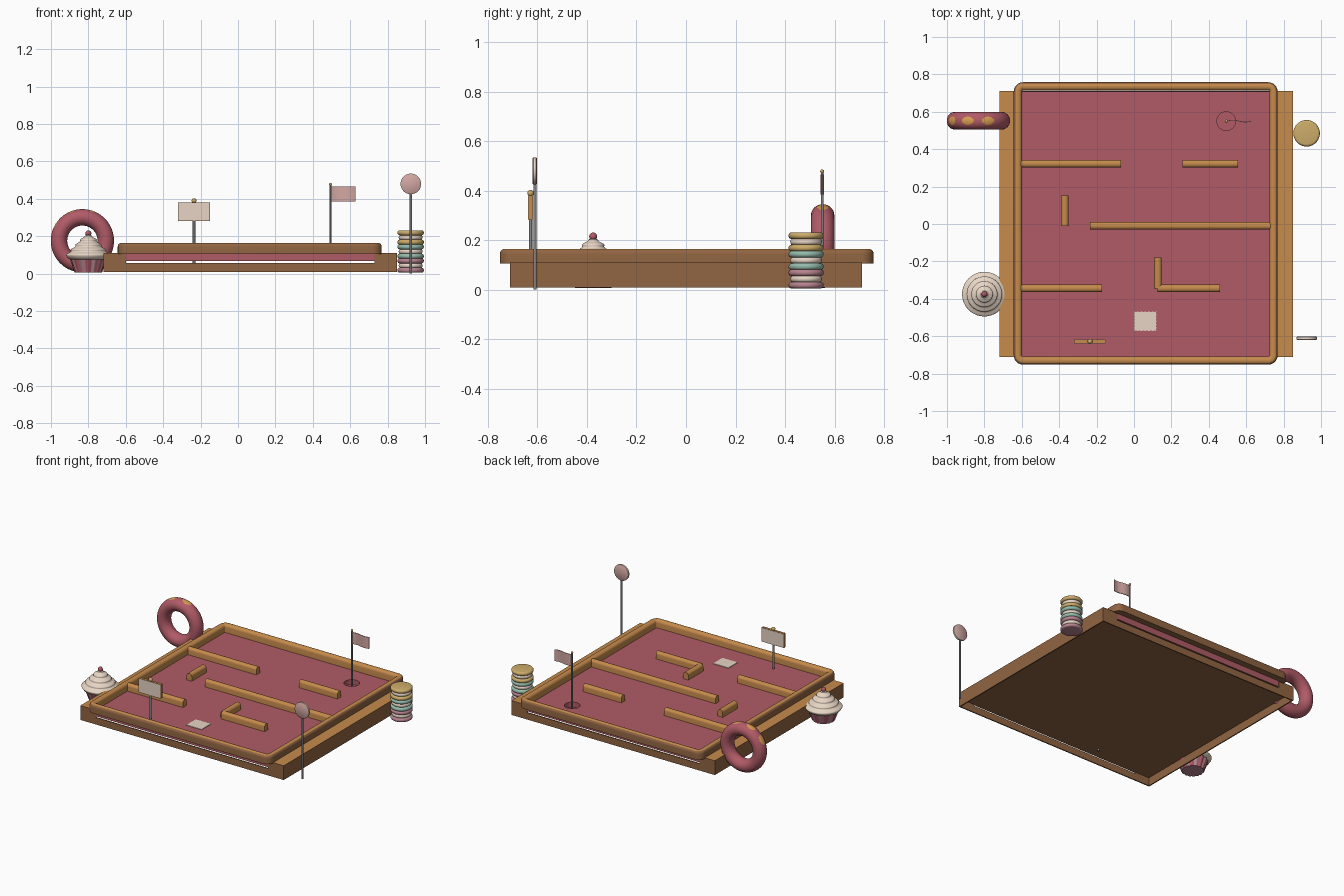
import bpy, bmesh, math
from math import sin, cos, pi, radians

if "Cube" in bpy.data.objects:
    bpy.data.objects.remove(bpy.data.objects["Cube"])


def mat(name, r, g, b):
    m = bpy.data.materials.new(name)
    lin = [((c / 255 + 0.055) / 1.055) ** 2.4 for c in (r, g, b)]
    m.diffuse_color = (*lin, 1)
    m.use_nodes = True
    m.node_tree.nodes["Principled BSDF"].inputs["Base Color"].default_value = m.diffuse_color
    return m


BROWN = mat("caramel brown", 198, 139, 76)
DARK = mat("gingerbread brown", 145, 101, 66)
DOUGH = mat("golden dough", 218, 158, 80)
PINK = mat("strawberry pink", 177, 91, 103)
CREAM = mat("cream", 232, 214, 197)
BLUSH = mat("blush", 210, 167, 162)
MINT = mat("mint", 150, 188, 173)
YELLOW = mat("lemon gold", 205, 172, 106)
MAUVE = mat("mauve", 184, 132, 144)
STEEL = mat("steel grey", 135, 135, 138)


def add(name, bm, *mats, smooth=True):
    bmesh.ops.recalc_face_normals(bm, faces=bm.faces)
    me = bpy.data.meshes.new(name)
    bm.to_mesh(me)
    bm.free()
    ob = bpy.data.objects.new(name, me)
    bpy.context.collection.objects.link(ob)
    for m in mats:
        me.materials.append(m)
    bpy.ops.object.select_all(action='DESELECT')
    ob.select_set(True)
    bpy.context.view_layer.objects.active = ob
    if smooth:
        bpy.ops.object.shade_smooth_by_angle(angle=radians(40))
    return ob


def paint(ob, rule):  # second material where the rule holds
    for p in ob.data.polygons:
        p.material_index = 1 if rule(p.center, p.normal) else 0


def box(name, x0, x1, y0, y1, z0, z1, *mats, round_top=0):
    bm = bmesh.new()
    bmesh.ops.create_cube(bm, size=1)
    for v in bm.verts:
        v.co = ((x0 + x1) / 2 + v.co.x * (x1 - x0), (y0 + y1) / 2 + v.co.y * (y1 - y0),
                (z0 + z1) / 2 + v.co.z * (z1 - z0))
    if round_top:  # round the two long top edges
        axis = 0 if x1 - x0 > y1 - y0 else 1
        edges = [e for e in bm.edges if all(v.co.z > z1 - 1e-5 for v in e.verts)
                 and abs(e.verts[0].co[axis] - e.verts[1].co[axis]) > 1e-4]
        bmesh.ops.bevel(bm, geom=edges, offset=round_top, segments=5, profile=0.5, affect='EDGES')
    return add(name, bm, *mats, smooth=bool(round_top))


def bridge(bm, loops, closed=False):
    rings = [[bm.verts.new(p) for p in l] for l in loops]
    n = len(rings[0])
    for a, b in list(zip(rings, rings[1:])) + ([(rings[-1], rings[0])] if closed else []):
        for i in range(n):
            bm.faces.new((a[i], a[(i + 1) % n], b[(i + 1) % n], b[i]))
    if not closed:
        bm.faces.new(rings[0])
        bm.faces.new(rings[-1])


def lathe(name, x, y, profile, *mats, n=32):
    bm = bmesh.new()
    bridge(bm, [[(x + r * cos(2 * pi * i / n), y + r * sin(2 * pi * i / n), z) for i in range(n)]
                for r, z in profile])
    return add(name, bm, *mats)


def ball(name, x, y, z, r, m):
    prof = [(max(r * sin(pi * i / 10), 0.0005), z - r * cos(pi * i / 10)) for i in range(11)]
    return lathe(name, x, y, prof, m, n=20)


def pole(name, x, y, r, z0, z1, m):
    return lathe(name, x, y, [(r, z0), (r, z1)], m, n=12)


# Hollow base: low front and back walls, taller sides with top planks
X0, X1, Y, T = -0.72, 0.85, 0.71, 0.008
for side, ya in (("front", -Y), ("back", Y - T)):
    box(side + "_wall", X0, X1, ya, ya + T, 0.01, 0.058, DARK)
    for tag, xa, xb in (("left", X0, -0.6), ("right", 0.73, X1)):
        box(f"{side}_{tag}_wall_end", xa, xb, ya, ya + T, 0.058, 0.1, DARK)
box("left_wall", X0, X0 + T, -Y, Y, 0.01, 0.1, DARK)
box("right_wall", X1 - T, X1, -Y, Y, 0.01, 0.1, DARK)
for tag, xa, xb in (("left", X0, -0.6), ("right", 0.73, X1)):
    plank = box(tag + "_plank", xa, xb, -Y, Y, 0.067, 0.11, DARK, BROWN)
    paint(plank, lambda c, n: n.z > 0.9)

# Playing surface with a cup cut into it, brown underneath
slab = box("playing_surface", -0.602, 0.732, -0.709, 0.709, 0.067, 0.111, PINK, DARK)
cut = lathe("cup_cutter", 0.493, 0.55, [(0.05, 0.075), (0.05, 0.2)], PINK)
cut.hide_render = True
bpy.context.view_layer.objects.active = slab
mod = slab.modifiers.new("cup", 'BOOLEAN')
mod.operation = 'DIFFERENCE'
mod.object = cut
bpy.ops.object.modifier_apply(modifier="cup")
bpy.data.objects.remove(cut)
paint(slab, lambda c, n: n.z < -0.9)


# Rounded border rail around the surface, darker on its outer side
def rounded_rect(x0, x1, y0, y1, r, z, k=6):
    pts = []
    for q, (cx, cy) in enumerate(((x1 - r, y1 - r), (x0 + r, y1 - r), (x0 + r, y0 + r), (x1 - r, y0 + r))):
        for i in range(k + 1):
            a = pi / 2 * (q + i / k)
            pts.append((cx + r * cos(a), cy + r * sin(a), z))
    return pts


W, R, ZB, ZT = 0.044, 0.02, 0.105, 0.165
arc = [pi / 2 * i / 5 for i in range(6)]
section = [(0, ZB)] + [(R - R * cos(a), ZT - R + R * sin(a)) for a in arc]
section += [(W - R + R * sin(a), ZT - R + R * cos(a)) for a in arc] + [(W, ZB)]
bm = bmesh.new()
bridge(bm, [rounded_rect(-0.643 + d, 0.768 - d, -0.752 + d, 0.758 - d, 0.05 - d, z) for d, z in section],
       closed=True)
rail = add("border_rail", bm, BROWN, DARK)
paint(rail, lambda c, n: n.z < 0.75 and (c.x - 0.0625) * n.x + (c.y - 0.003) * n.y > -1e-4)

# Obstacle bars
H = 0.02
for i, (a, b, y) in enumerate(((-0.605, -0.07, 0.322), (0.26, 0.557, 0.322), (-0.235, 0.73, -0.01),
                               (-0.605, -0.17, -0.344), (0.125, 0.46, -0.344))):
    box(f"cross_bar_{i}", a, b, y - H, y + H, 0.105, 0.16, BROWN, round_top=0.018)
for i, (a, b, x) in enumerate(((-0.01, 0.152, -0.37), (-0.345, -0.18, 0.128))):
    box(f"long_bar_{i}", x - H, x + H, a, b, 0.105, 0.16, BROWN, round_top=0.018)

# Wavy edged starting mat
bm = bmesh.new()
outline = []
for q in range(4):
    for i in range(24):
        t = i / 24
        u, v = -1 + 2 * t, -1 + 0.05 * sin(t * pi * 6) ** 2
        for _ in range(q):
            u, v = -v, u
        outline.append((0.06 + 0.06 * u, -0.52 + 0.052 * v))
bridge(bm, [[(x, y, z) for x, y in outline] for z in (0.109, 0.115)])
add("starting_mat", bm, CREAM)

# Flag in the cup
pole("flag_pole", 0.495, 0.55, 0.005, 0.075, 0.475, STEEL)
ball("flag_knob", 0.495, 0.55, 0.478, 0.008, YELLOW)
bm = bmesh.new()
bridge(bm, [[(0.497 + 0.13 * t, 0.55 + 0.005 * sin(t * 2 * pi) + dy, z)
             for dy, z in ((-0.002, 0.385), (0.002, 0.385), (0.002, 0.466), (-0.002, 0.466))]
            for t in [i / 16 for i in range(17)]])
add("flag", bm, BLUSH)

# Sign board on a post
pole("sign_post", -0.235, -0.628, 0.007, 0.053, 0.385, STEEL)
ball("sign_knob", -0.235, -0.628, 0.39, 0.013, YELLOW)
box("sign_board", -0.322, -0.15, -0.637, -0.62, 0.282, 0.381, BROWN)
for side, y in (("front", -0.639), ("back", -0.62)):
    box(f"sign_{side}_panel", -0.32, -0.152, y, y + 0.002, 0.284, 0.379, CREAM)

# Lollipop with a pale rim
pole("lollipop_stick", 0.924, -0.61, 0.006, 0.0, 0.44, STEEL)
lolly = lathe("lollipop_disc", 0, 0, [(0.051, -0.009), (0.055, -0.006), (0.055, 0.006), (0.051, 0.009)],
              BLUSH, CREAM, n=40)
paint(lolly, lambda c, n: abs(n.z) < 0.3)
lolly.rotation_euler.x = pi / 2
lolly.location = (0.924, -0.611, 0.48)

# Three stacked macarons
for i, (name, m) in enumerate((("mauve", MAUVE), ("mint", MINT), ("lemon", YELLOW))):
    z = 0.006 + 0.075 * i
    for part, dz, r, mm in (("bottom", 0, 0.071, m), ("filling", 0.025, 0.064, CREAM), ("top", 0.05, 0.071, m)):
        prof = [(r - 0.0125 + 0.0125 * sin(a), z + dz + 0.0125 - 0.0135 * cos(a))
                for a in [pi * k / 8 for k in range(9)]]
        lathe(f"{name}_macaron_{part}", 0.923, 0.485, prof, mm)

# Cupcake: fluted striped wrapper, softly tiered icing, cherry
CX, CY, N = -0.8, -0.375, 96
bm = bmesh.new()
bridge(bm, [[(CX + (r + 0.003 * cos(16 * a)) * cos(a), CY + (r + 0.003 * cos(16 * a)) * sin(a), z)
             for a in [2 * pi * i / N for i in range(N)]] for r, z in ((0.07, 0.006), (0.1, 0.09))])
wrap = add("cupcake_wrapper", bm, MAUVE, PINK)
paint(wrap, lambda c, n: abs(n.z) < 0.9 and cos(8 * (math.atan2(c.y - CY, c.x - CX) + pi / 2)) > 0)
prof = [(0.085, 0.072), (0.108, 0.08)]
for k in range(33):
    t = k / 32
    prof.append((0.121 * (1 - t) + 0.022 * t + 0.005 * sin(t * 8 * pi - 0.5), 0.095 + 0.107 * t))
prof += [(0.012, 0.206)]
lathe("cupcake_icing", CX, CY, prof, CREAM, n=40)
ball("cherry", CX, CY, 0.215, 0.016, PINK)

# Upright doughnut with dough patches showing on the upper rim
bm = bmesh.new()
NA, NB = 160, 60
bridge(bm, [[(-0.832 + (0.125 + 0.044 * cos(b)) * cos(a), 0.552 + 0.047 * sin(b),
              0.176 + (0.125 + 0.044 * cos(b)) * sin(a)) for b in [2 * pi * j / NB for j in range(NB)]]
            for a in [2 * pi * i / NA for i in range(NA)]], closed=True)
ring = add("doughnut", bm, PINK, DOUGH)


def is_dough(c, n):
    x, z = c.x + 0.832, c.z - 0.176
    a = math.degrees(math.atan2(z, x))
    near = min(abs(a - k) for k in (72, 110, 148))
    return math.hypot(x, z) > 0.125 and (near / 11.5) ** 2 + ((c.y - 0.552) / 0.022) ** 2 < 1


paint(ring, is_dough)
